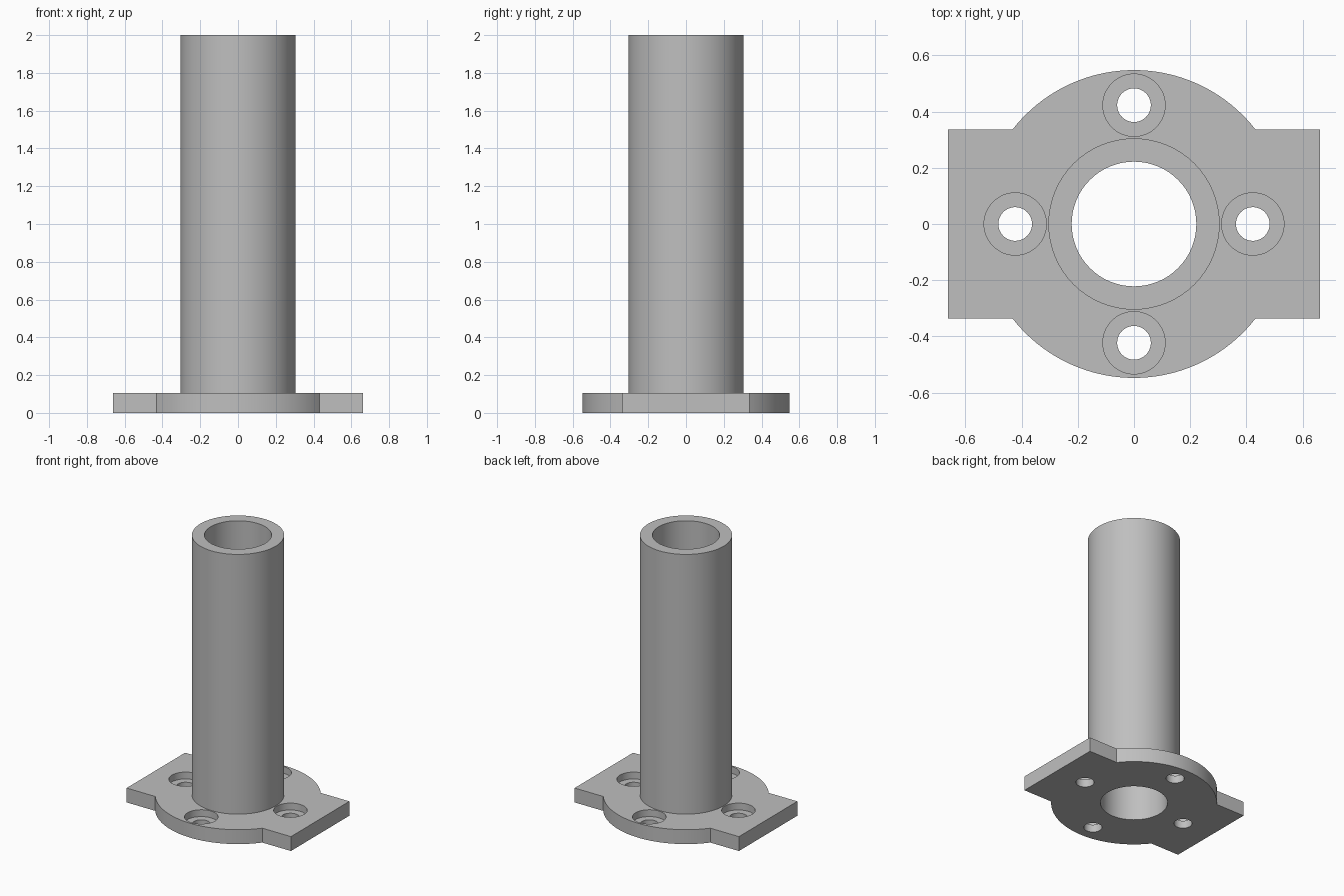
import bpy, bmesh, math

cube = bpy.data.objects.get("Cube")
if cube:
    bpy.data.objects.remove(cube, do_unlink=True)

HEIGHT, PLATE_TOP, SEAT_Z = 2.0, 0.105, 0.055
TUBE_R, BORE_R = 0.305, 0.222
DISC_R, HALF_X, HALF_Y = 0.548, 0.663, 0.337
BOLT_RING, BOLT_R, SEAT_R = 0.423, 0.06, 0.111

grey = bpy.data.materials.new("plain grey")
grey.use_nodes = True
colour = (0.52, 0.52, 0.52, 1)
grey.diffuse_color = colour
grey.node_tree.nodes["Principled BSDF"].inputs["Base Color"].default_value = colour


def prism(name, outline, z0, z1):
    """Extrude a closed outline between two heights."""
    bm = bmesh.new()
    face = bm.faces.new([bm.verts.new((x, y, z0)) for x, y in outline])
    top = bmesh.ops.extrude_face_region(bm, geom=[face])["geom"]
    moved = [v for v in top if isinstance(v, bmesh.types.BMVert)]
    bmesh.ops.translate(bm, verts=moved, vec=(0, 0, z1 - z0))
    bmesh.ops.recalc_face_normals(bm, faces=bm.faces)
    mesh = bpy.data.meshes.new(name)
    bm.to_mesh(mesh)
    bm.free()
    mesh.materials.append(grey)
    obj = bpy.data.objects.new(name, mesh)
    bpy.context.collection.objects.link(obj)
    return obj


def arc(radius, start, end, steps, cx=0, cy=0):
    angles = [start + (end - start) * i / steps for i in range(steps + 1)]
    return [(cx + radius * math.cos(a), cy + radius * math.sin(a)) for a in angles]


def cylinder(name, radius, z0, z1, cx=0, cy=0, sides=64):
    return prism(name, arc(radius, 0, math.tau, sides, cx, cy)[:-1], z0, z1)


def combine(target, other, operation):
    """Apply a boolean and discard the helper."""
    mod = target.modifiers.new(operation.lower(), 'BOOLEAN')
    mod.operation, mod.solver, mod.object = operation, 'EXACT', other
    bpy.context.view_layer.objects.active = target
    bpy.ops.object.modifier_apply(modifier=mod.name)
    bpy.data.objects.remove(other, do_unlink=True)


# Flange: a disc with a rectangular ear on each side
join = math.asin(HALF_Y / DISC_R)
half = [(HALF_X, -HALF_Y), (HALF_X, HALF_Y)] + arc(DISC_R, join, math.pi - join, 40)
flange = prism("flanged_tube", half + [(-x, -y) for x, y in half], 0, PLATE_TOP)

# Upright tube merged with the flange, then bored right through
combine(flange, cylinder("tube", TUBE_R, SEAT_Z, HEIGHT), 'UNION')
combine(flange, cylinder("bore", BORE_R, -0.1, HEIGHT + 0.1), 'DIFFERENCE')

# Four counterbored bolt holes
for i in range(4):
    a = i * math.pi / 2
    x, y = BOLT_RING * math.cos(a), BOLT_RING * math.sin(a)
    combine(flange, cylinder("bolt_hole", BOLT_R, -0.1, 0.2, x, y, 48), 'DIFFERENCE')
    combine(flange, cylinder("bolt_seat", SEAT_R, SEAT_Z, 0.2, x, y, 48), 'DIFFERENCE')

bpy.ops.object.select_all(action='DESELECT')
flange.select_set(True)
bpy.context.view_layer.objects.active = flange
bpy.ops.object.shade_smooth_by_angle(angle=math.radians(30))
